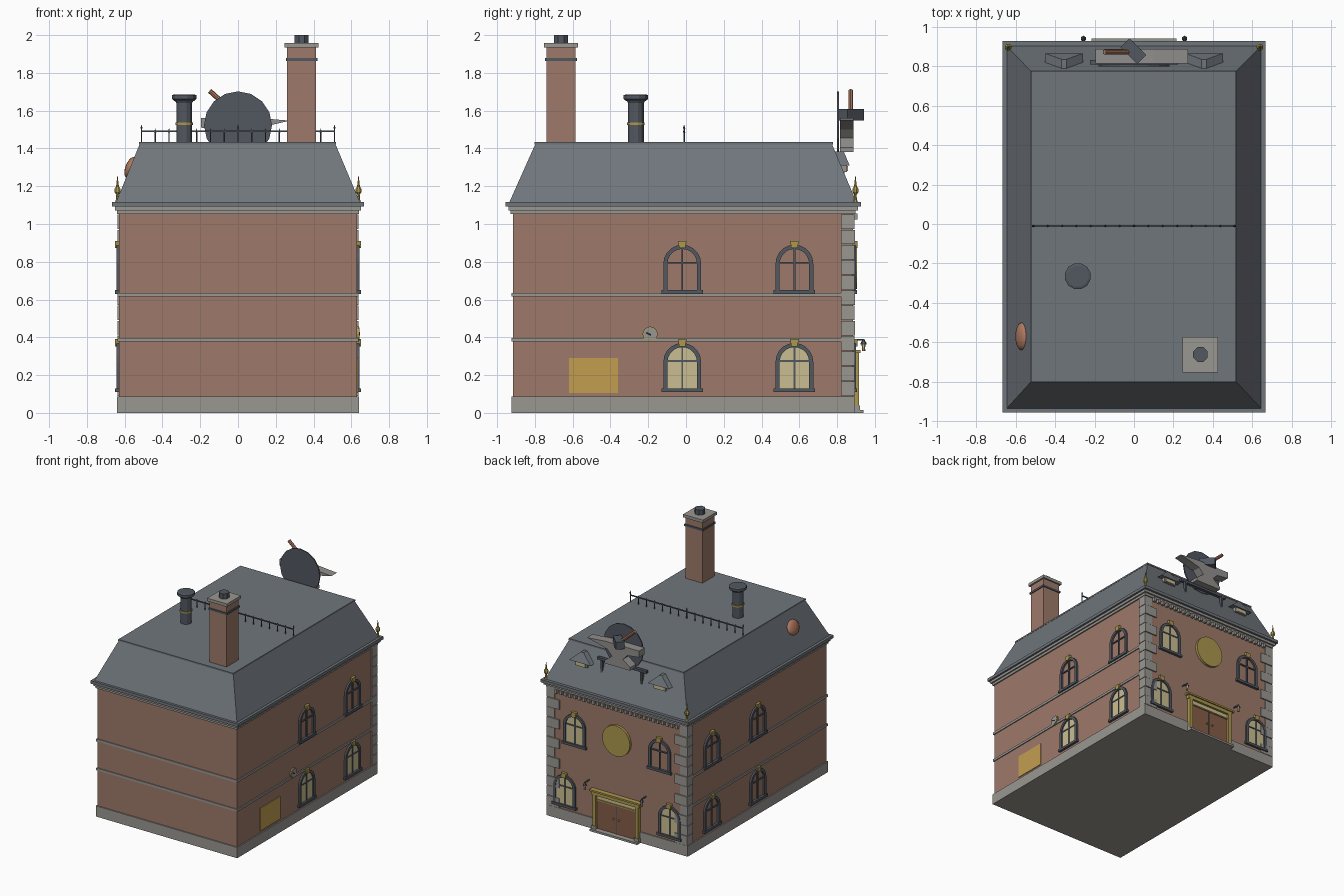
import bpy, bmesh, math
from mathutils import Vector, Matrix

if "Cube" in bpy.data.objects:
    bpy.data.objects.remove(bpy.data.objects["Cube"])


def mat(name, r, g, b):
    m = bpy.data.materials.new(name)
    lin = [((c / 255 + 0.055) / 1.055) ** 2.4 for c in (r, g, b)]
    m.diffuse_color = (*lin, 1)
    m.use_nodes = True
    m.node_tree.nodes["Principled BSDF"].inputs["Base Color"].default_value = m.diffuse_color
    return m


BRICK = mat("brick", 158, 122, 106)
STONE = mat("stone", 154, 151, 145)
SLATE = mat("slate", 112, 118, 124)
IRON = mat("iron", 82, 88, 97)
GOLD = mat("gold", 172, 152, 78)
PLAQUE = mat("plaque_brass", 194, 158, 80)
GLOW = mat("lit_glass", 203, 190, 145)
COPPER = mat("copper", 176, 122, 96)
DOOR = mat("door_wood", 134, 92, 72)
STEEL = mat("steel", 146, 144, 142)


def finish(name, bm, m, M=None):
    if M is not None:
        bm.transform(M)
    bmesh.ops.recalc_face_normals(bm, faces=bm.faces)
    me = bpy.data.meshes.new(name)
    bm.to_mesh(me)
    bm.free()
    me.materials.append(m)
    ob = bpy.data.objects.new(name, me)
    bpy.context.collection.objects.link(ob)
    return ob


def box(name, m, x0, x1, y0, y1, z0, z1, M=None):
    bm = bmesh.new()
    bmesh.ops.create_cube(bm, size=1)
    for v in bm.verts:
        v.co = ((x0 + x1) / 2 + v.co.x * (x1 - x0), (y0 + y1) / 2 + v.co.y * (y1 - y0),
                (z0 + z1) / 2 + v.co.z * (z1 - z0))
    return finish(name, bm, m, M)


def rod(name, m, a, b, r, r2=None, n=8, M=None):
    """Straight cylinder or cone between two points."""
    a, b = Vector(a), Vector(b)
    bm = bmesh.new()
    bmesh.ops.create_cone(bm, cap_ends=True, segments=n, radius1=r,
                          radius2=r if r2 is None else r2, depth=(b - a).length)
    bm.transform(Matrix.Translation((a + b) / 2) @ (b - a).to_track_quat('Z', 'Y').to_matrix().to_4x4())
    return finish(name, bm, m, M)


def lathe(name, m, x, y, prof, n=8):
    """Turned shape from (radius, z) pairs."""
    bm = bmesh.new()
    rings = [[bm.verts.new((x + r * math.cos(2 * math.pi * (i + .5) / n),
                            y + r * math.sin(2 * math.pi * (i + .5) / n), z)) for i in range(n)] for r, z in prof]
    for a, b in zip(rings, rings[1:]):
        for i in range(n):
            bm.faces.new((a[i], a[(i + 1) % n], b[(i + 1) % n], b[i]))
    bm.faces.new(rings[0])
    bm.faces.new(rings[-1])
    return finish(name, bm, m)


def prism(name, m, pts, y0, y1, M=None):
    """Profile in x/z, extruded along y."""
    bm = bmesh.new()
    f = bm.faces.new([bm.verts.new((x, y0, z)) for x, z in pts])
    ext = bmesh.ops.extrude_face_region(bm, geom=[f])
    bmesh.ops.translate(bm, vec=(0, y1 - y0, 0), verts=[v for v in ext['geom'] if isinstance(v, bmesh.types.BMVert)])
    return finish(name, bm, m, M)


def frustum(name, m, lo, hi):
    """Sloped block between two rectangles (x0, x1, y0, y1, z)."""
    bm = bmesh.new()
    r = [[bm.verts.new(p) for p in ((a, c, z), (b, c, z), (b, d, z), (a, d, z))] for a, b, c, d, z in (lo, hi)]
    bm.faces.new(r[0])
    bm.faces.new(r[1])
    for i in range(4):
        j = (i + 1) % 4
        bm.faces.new((r[0][i], r[0][j], r[1][j], r[1][i]))
    return finish(name, bm, m)


def arch(r, z0, zs, n=10):
    return [(r, z0)] + [(r * math.cos(math.pi * i / n), zs + r * math.sin(math.pi * i / n)) for i in range(n + 1)] + [(-r, z0)]


def window(px, py, z, angle, lit):
    """Arched window, modelled facing -y and turned onto its wall."""
    M = Matrix.Translation((px, py, z)) @ Matrix.Rotation(math.radians(angle), 4, 'Z')
    outer, inner = arch(.1, 0, .14), arch(.078, 0, .14)
    bm = bmesh.new()
    o, i, ob, ib = [[bm.verts.new((x, y, h)) for x, h in p] for p, y in
                    ((outer, -.014), (inner, -.014), (outer, .004), (inner, .004))]
    for k in range(len(o) - 1):
        for a, b in ((o, i), (o, ob), (i, ib)):
            bm.faces.new((a[k], a[k + 1], b[k + 1], b[k]))
    finish("window_frame", bm, IRON, M)
    if lit:
        prism("window_glass", GLOW, inner, -.004, .002, M)
    box("window_mullion", IRON, -.005, .005, -.009, .002, 0, .218, M)
    box("window_transom", IRON, -.078, .078, -.009, .002, .14, .15, M)
    box("window_sill", IRON, -.11, .11, -.02, .004, -.02, 0, M)
    prism("window_keystone", GOLD, [(-.016, .222), (.016, .222), (.023, .26), (-.023, .26)], -.022, .004, M)


# Walls, plinth, string courses
WX, WF, WB = .63, -.915, .885
box("walls", BRICK, -WX, WX, WF, WB, .05, 1.06)
box("plinth", STONE, -.64, .64, -.925, .893, 0, .087)
for z0, z1 in ((.378, .397), (.615, .635)):
    box("string_course", STONE, -.638, .638, -.923, .83, z0, z1)

# Cornice tiers and dentils
box("cornice_lower", STONE, -.64, .64, -.928, .897, 1.052, 1.072)
box("cornice_middle", STONE, -.652, .652, -.94, .91, 1.072, 1.092)
box("cornice_top", SLATE, -.667, .667, -.955, .927, 1.092, 1.116)
for i in range(27):
    x = -.546 + i * .042
    box("dentil", STONE, x - .011, x + .011, .88, .908, 1.025, 1.056)

# Quoins at the back corners
for s in (-1, 1):
    for i in range(12):
        z = .087 + i * .0804
        w = .115 if i % 2 == 0 else .07
        a, b = sorted((s * .638, s * (.638 - w)))
        box("quoin", STONE, a, b, .82, .895 if i % 2 == 0 else .891, z + .002, z + .0785)

# Mansard roof
frustum("mansard_roof", SLATE, (-.645, .645, -.935, .902, 1.116), (-.52, .515, -.797, .772, 1.425))
box("roof_deck", SLATE, -.523, .518, -.802, .777, 1.422, 1.434)

# Windows
for s in (-1, 1):
    for y in (-.02, .574):
        window(s * WX, y, .65, 90 * s, False)
        window(s * WX, y, .13, 90 * s, s > 0)
    window(s * .385, WB, .65, 180, s > 0)
    window(s * .475, WB, .13, 180, True)

# Medallion
rod("medallion", GOLD, (0, .88, .78), (0, .905, .78), .125, n=24)

# Entrance
box("door_step", STONE, -.215, .215, .88, .94, 0, .016)
box("door_panel", DOOR, -.18, .18, .88, .897, .016, .25)
box("door_gap", IRON, -.004, .004, .89, .899, .016, .25)
box("door_transom_glass", GLOW, -.18, .18, .88, .897, .255, .29)
box("door_transom_bar", GOLD, -.18, .18, .88, .905, .247, .257)
box("door_lintel", GOLD, -.215, .215, .88, .915, .29, .318)
box("door_hood", GOLD, -.23, .23, .88, .925, .318, .332)
for s in (-1, 1):
    box("door_pillar", GOLD, s * .193 - .015, s * .193 + .015, .88, .915, .016, .29)
    box("door_pillar_base", STONE, s * .193 - .02, s * .193 + .02, .88, .92, .016, .04)
    lathe("door_knob", GOLD, s * .025, .903, [(.004, .128), (.009, .135), (.004, .142)])
    x = s * .257
    rod("lamp_arm", IRON, (x, .88, .387), (x, .945, .387), .005)
    lathe("lamp_glass", GLOW, x, .94, [(.007, .335), (.011, .365)], 6)
    lathe("lamp_cap", IRON, x, .94, [(.015, .363), (.015, .37), (.004, .39)], 6)
    lathe("lamp_base", GOLD, x, .94, [(.009, .328), (.009, .336)], 6)

# Right wall plaque and gauge
box("wall_plaque", PLAQUE, .625, .636, -.62, -.36, .105, .29)
rod("gauge_rim", GOLD, (.62, -.19, .417), (.64, -.19, .417), .04, n=16)
rod("gauge_face", STONE, (.63, -.19, .417), (.643, -.19, .417), .035, n=16)
rod("gauge_needle", IRON, (.643, -.21, .425), (.643, -.185, .412), .004)

# Chimney
cx, cy = .337, -.662
for name, m, h, z0, z1 in (("chimney_shaft", BRICK, .077, 1.42, 1.94), ("chimney_band", IRON, .084, 1.862, 1.878),
                           ("chimney_cap", STONE, .09, 1.934, 1.958)):
    box(name, m, cx - h, cx + h, cy - h, cy + h, z0, z1)
lathe("chimney_pot", IRON, cx, cy, [(.04, 1.955), (.04, 2.0)])

# Roof vent
lathe("vent_pipe", IRON, -.285, -.265, [(.043, 1.43), (.043, 1.64), (.055, 1.66)], 12)
lathe("vent_cap", IRON, -.285, -.265, [(.055, 1.652), (.067, 1.662), (.067, 1.682), (.055, 1.686)], 12)
lathe("vent_band", GOLD, -.285, -.265, [(.048, 1.525), (.048, 1.538)], 12)

# Ridge railing
box("railing_bar", IRON, -.512, .512, -.014, -.006, 1.486, 1.494)
for i in range(15):
    x = -.511 + i * .073
    top = 1.525 if i % 7 == 0 else 1.505
    rod("railing_post", IRON, (x, -.01, 1.43), (x, -.01, top - .015), .004, n=6)
    rod("railing_spike", IRON, (x, -.01, top - .02), (x, -.01, top), .007, .001, n=6)

# Corner finials
for s in (-1, 1):
    lathe("finial", GOLD, s * .638, .897, [(.017, 1.112), (.008, 1.13), (.007, 1.155), (.018, 1.17), (.018, 1.185),
                                           (.008, 1.2), (.001, 1.255)])

# Copper dome on the left slope
bm = bmesh.new()
bmesh.ops.create_uvsphere(bm, u_segments=16, v_segments=10, radius=.066)
dome = finish("copper_dome", bm, COPPER, Matrix.Translation((-.568, -.57, 1.3)) @
              Matrix.Rotation(math.radians(22), 4, 'Y') @ Matrix.Diagonal((.42, 1.08, .9, 1)))
dome.data.shade_smooth()

# Dormers on the back slope
for s in (-1, 1):
    x = s * .355
    box("dormer_body", STONE, x - .055, x + .055, .79, .852, 1.275, 1.315)
    box("dormer_louver", GLOW, x - .04, x + .04, .845, .857, 1.28, 1.308)
    frustum("dormer_roof", SLATE, (x - .097, x + .097, .77, .866, 1.31), (x - .012, x + .012, .76, .835, 1.385))

# Emblem: disc, anvil and hammer on a bracket
rod("emblem_disc", IRON, (0, .8, 1.522), (0, .81, 1.522), .18, n=16)
box("emblem_beam", IRON, -.222, .222, .808, .832, 1.362, 1.382)
for s in (-1, 1):
    box("emblem_leg", IRON, s * .18 - .009, s * .18 + .009, .815, .838, 1.26, 1.365)
prism("anvil", STEEL, [(.275, 1.547), (.1, 1.562), (-.195, 1.562), (-.195, 1.51), (-.09, 1.497), (-.05, 1.455),
                       (-.115, 1.405), (-.115, 1.38), (.115, 1.38), (.115, 1.405), (.05, 1.455), (.09, 1.5),
                       (.18, 1.525)], .815, .887)
rod("hammer_handle", COPPER, (-.15, .872, 1.705), (.0, .872, 1.57), .013)
box("hammer_head", IRON, -.06, .06, -.032, .032, -.03, .03,
    Matrix.Translation((-.003, .876, 1.578)) @ Matrix.Rotation(math.radians(-45), 4, 'Z'))
